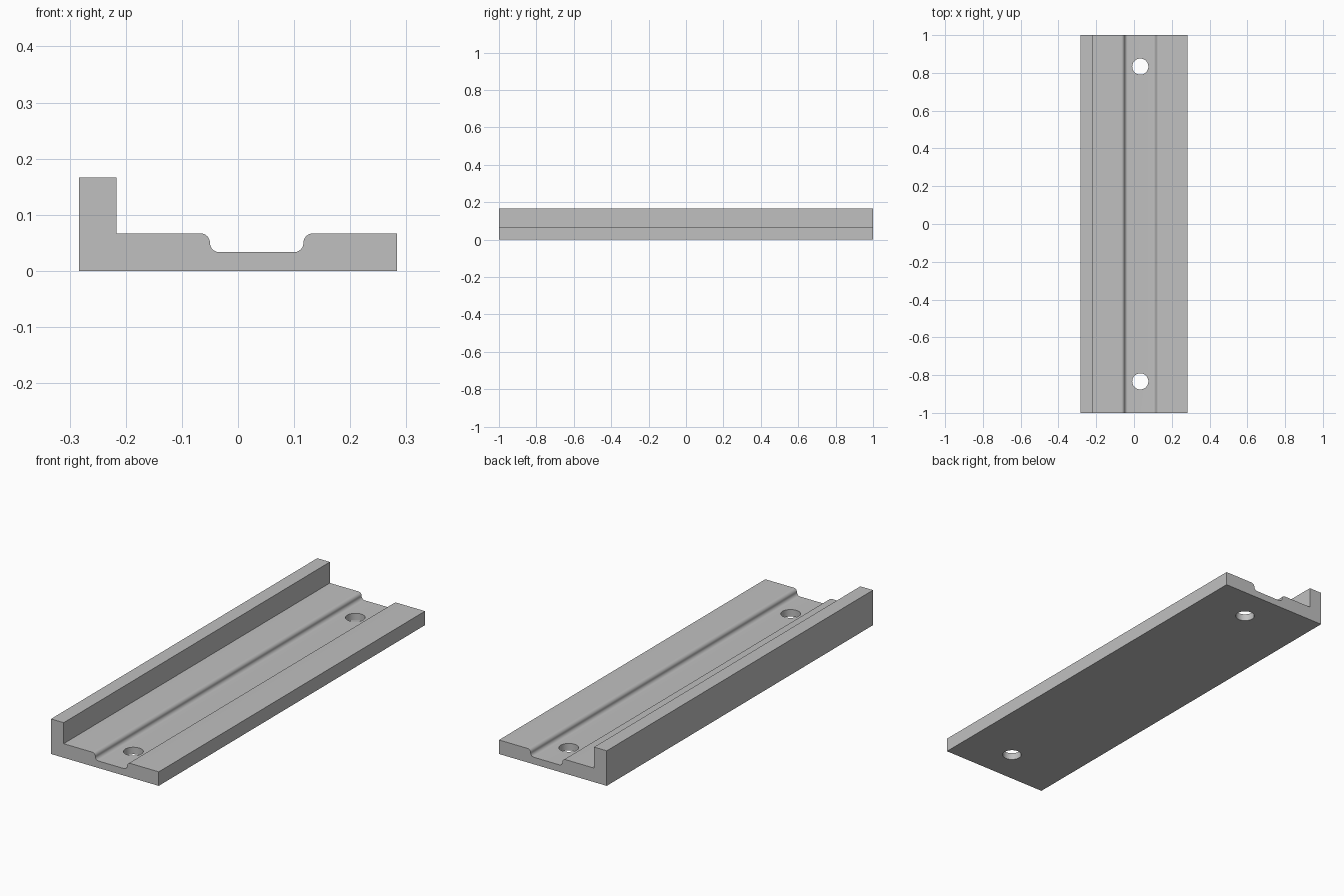
import bpy, bmesh
from math import cos, sin, pi

cube = bpy.data.objects.get("Cube")
if cube:
    bpy.data.objects.remove(cube, do_unlink=True)

U = 1 / 30                      # design unit
LENGTH, HALF_W = 60 * U, 8.5 * U
LIP_W, LIP_H = 2 * U, 5 * U
BASE_H, FLOOR_H = 2 * U, 1 * U
GROOVE_X, GROOVE_HALF = 1 * U, 2.5 * U
R = 0.5 * U                     # groove edge radius
STEPS = 10

# Plain grey material
grey = bpy.data.materials.new("plain_grey")
grey.use_nodes = True
colour = (0.53, 0.53, 0.53, 1)
grey.diffuse_color = colour
grey.node_tree.nodes["Principled BSDF"].inputs["Base Color"].default_value = colour


def arc(cx, cz, start, end):
    angles = [start + (end - start) * i / STEPS for i in range(STEPS + 1)]
    return [(cx + R * cos(a), cz + R * sin(a)) for a in angles]


# Groove wall: convex top edge running into a concave foot
wall = GROOVE_X - GROOVE_HALF
left_wall = arc(wall - R, BASE_H - R, pi / 2, 0)
left_wall += arc(wall + R, FLOOR_H + R, pi, 1.5 * pi)[1:]
right_wall = [(2 * GROOVE_X - x, z) for x, z in reversed(left_wall)]

# Cross-section of the rail
profile = [(-HALF_W, 0), (-HALF_W, LIP_H), (-HALF_W + LIP_W, LIP_H),
           (-HALF_W + LIP_W, BASE_H)]
profile += left_wall + right_wall + [(HALF_W, BASE_H), (HALF_W, 0)]

# Extrude the section along the length
bm = bmesh.new()
face = bm.faces.new([bm.verts.new((x, -LENGTH / 2, z)) for x, z in profile])
swept = bmesh.ops.extrude_face_region(bm, geom=[face])["geom"]
bmesh.ops.translate(bm, vec=(0, LENGTH, 0),
                    verts=[v for v in swept if isinstance(v, bmesh.types.BMVert)])
bmesh.ops.recalc_face_normals(bm, faces=bm.faces)
mesh = bpy.data.meshes.new("grooved_rail")
bm.to_mesh(mesh)
bm.free()
mesh.materials.append(grey)
rail = bpy.data.objects.new("grooved_rail", mesh)
bpy.context.collection.objects.link(rail)

# Screw holes through the groove floor
for name, side in (("front", -1), ("back", 1)):
    bpy.ops.mesh.primitive_cylinder_add(vertices=48, radius=1.28 * U, depth=0.3,
                                        location=(GROOVE_X, side * 25 * U, 0))
    cutter = bpy.context.object
    cutter.name = name + "_hole_cutter"
    cutter.data.materials.append(grey)
    cutter.hide_render = True
    cutter.hide_viewport = True
    cut = rail.modifiers.new(name + "_hole", 'BOOLEAN')
    cut.operation = 'DIFFERENCE'
    cut.solver = 'EXACT'
    cut.object = cutter

# Apply the cuts, drop the cutters, and smooth the rounded parts
bpy.ops.object.select_all(action='DESELECT')
rail.select_set(True)
bpy.context.view_layer.objects.active = rail
for modifier in list(rail.modifiers):
    cutter = modifier.object
    bpy.ops.object.modifier_apply(modifier=modifier.name)
    bpy.data.objects.remove(cutter, do_unlink=True)
bpy.ops.object.shade_smooth_by_angle(angle=pi / 6)
